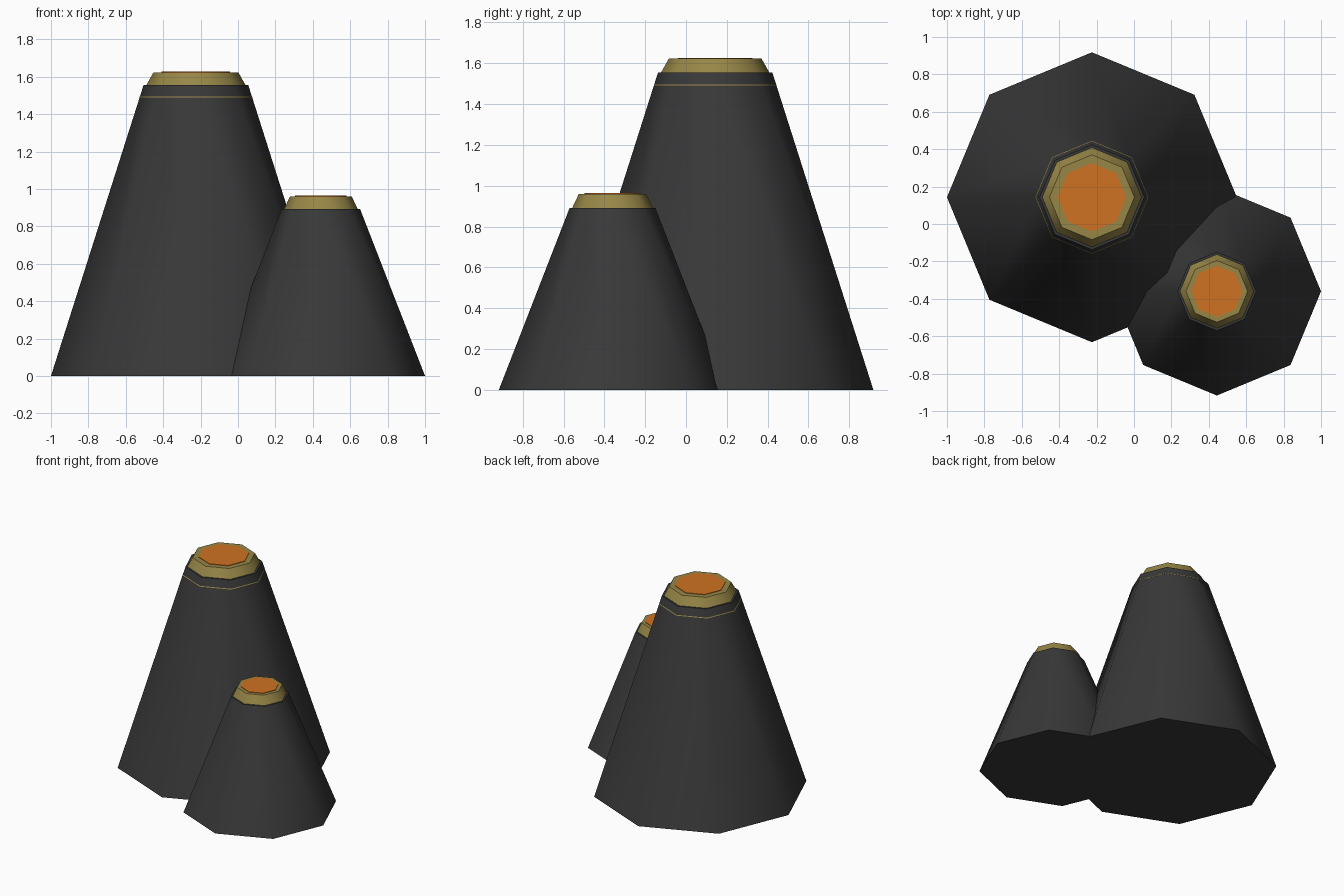
import bpy
import math

cube = bpy.data.objects.get("Cube")
if cube:
    bpy.data.objects.remove(cube, do_unlink=True)


def make_material(name, rgb):
    mat = bpy.data.materials.new(name)
    mat.use_nodes = True
    color = (*rgb, 1.0)
    mat.diffuse_color = color
    mat.node_tree.nodes["Principled BSDF"].inputs["Base Color"].default_value = color
    return mat


ROCK = make_material("dark_rock", (0.04, 0.04, 0.04))
SULFUR = make_material("sulfur_tan", (0.31, 0.24, 0.063))
LAVA = make_material("lava_orange", (0.62, 0.17, 0.016))


def frustum(name, center, z0, z1, r0, r1, mat):
    """Eight-sided tapered cylinder with corners on the axes."""
    bpy.ops.mesh.primitive_cone_add(
        vertices=8, radius1=r0, radius2=r1, depth=z1 - z0,
        location=(center[0], center[1], (z0 + z1) / 2))
    obj = bpy.context.object
    obj.name = name
    obj.data.materials.append(mat)
    # Sides blend smoothly, caps stay crisp
    bpy.ops.object.shade_smooth_by_angle(angle=math.radians(50))
    return obj


def volcano(prefix, center, base_r, top_r, height, rim_r0, rim_r1, lava_r):
    # Rock cone
    frustum(prefix + "_cone", center, 0, height, base_r, top_r, ROCK)
    # Rim collar sunk into the cone top
    rim_top = height + 0.068
    frustum(prefix + "_rim", center, height - 0.065, rim_top, rim_r0, rim_r1, SULFUR)
    # Lava plate on the rim
    frustum(prefix + "_lava", center, rim_top - 0.003, rim_top + 0.004, lava_r, lava_r, LAVA)


volcano("large_volcano", (-0.225, 0.143), 0.775, 0.28, 1.555, 0.302, 0.227, 0.183)
volcano("small_volcano", (0.443, -0.36), 0.557, 0.21, 0.892, 0.228, 0.165, 0.137)
